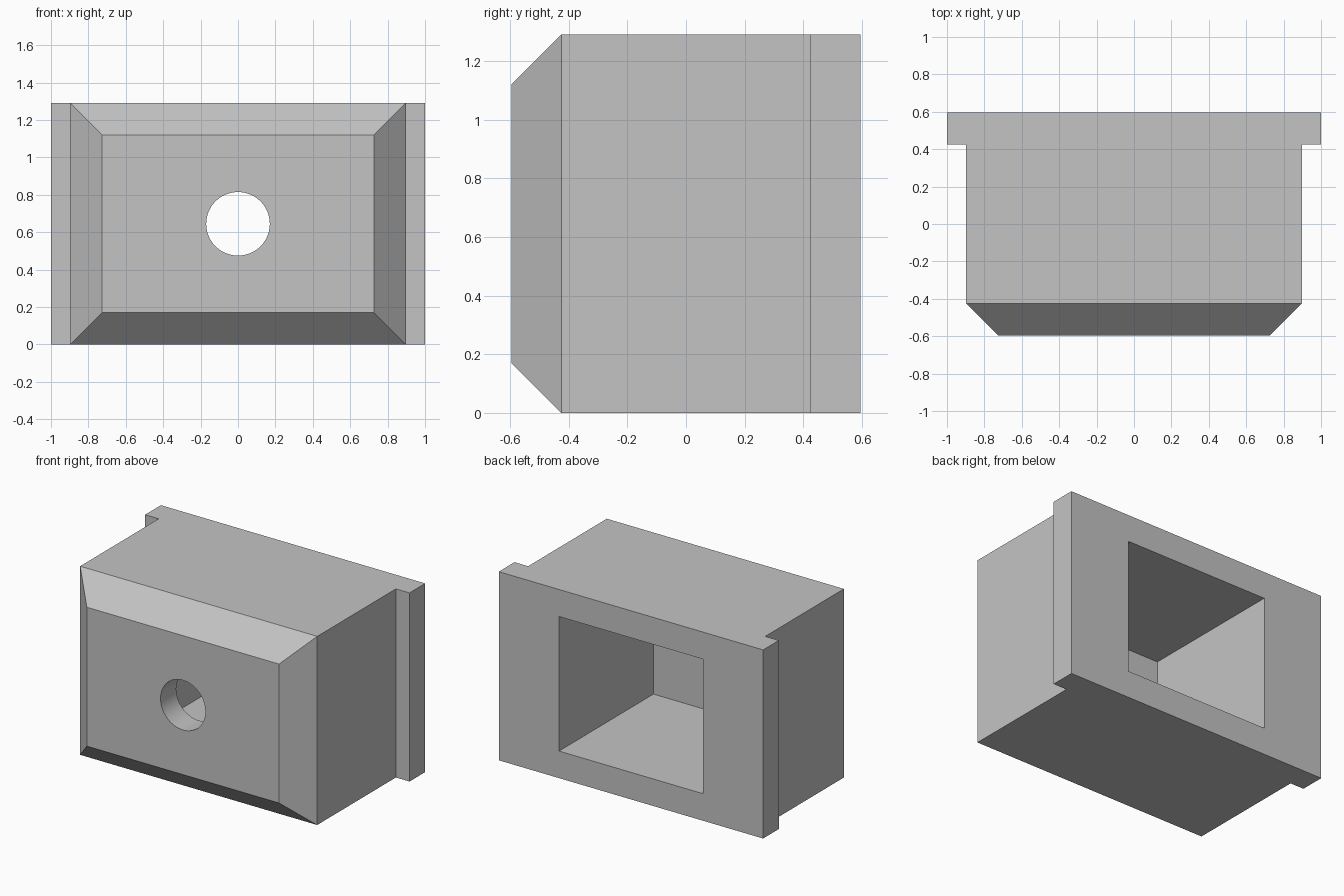
import bpy, bmesh, math
from mathutils import Matrix, Vector

if "Cube" in bpy.data.objects:
    bpy.data.objects.remove(bpy.data.objects["Cube"], do_unlink=True)

HEIGHT = 1.29
BACK = 0.595          # half of the full depth
CHAMFER = 0.17        # also flange and front wall thickness
STEP = BACK - CHAMFER
BODY_X = 0.897

grey = bpy.data.materials.new("plain_grey")
grey.use_nodes = True
colour = (0.55, 0.55, 0.55, 1)
grey.diffuse_color = colour
grey.node_tree.nodes["Principled BSDF"].inputs["Base Color"].default_value = colour


def add_object(name, bm):
    bmesh.ops.recalc_face_normals(bm, faces=bm.faces)
    mesh = bpy.data.meshes.new(name)
    bm.to_mesh(mesh)
    bm.free()
    mesh.materials.append(grey)
    obj = bpy.data.objects.new(name, mesh)
    bpy.context.collection.objects.link(obj)
    return obj


def cut(target, cutter):
    mod = target.modifiers.new(cutter.name, 'BOOLEAN')
    mod.operation = 'DIFFERENCE'
    mod.solver = 'EXACT'
    mod.object = cutter
    bpy.context.view_layer.objects.active = target
    bpy.ops.object.modifier_apply(modifier=mod.name)
    bpy.data.objects.remove(cutter, do_unlink=True)


# Housing: T-shaped plan with the flange at the back, extruded upward
half = [(BODY_X, -STEP), (BODY_X, STEP), (1, STEP), (1, BACK)]
plan = half + [(-x, y) for x, y in reversed(half)]
bm = bmesh.new()
base = bm.faces.new([bm.verts.new((x, y, 0)) for x, y in plan])
extruded = bmesh.ops.extrude_face_region(bm, geom=[base])["geom"]
top = [v for v in extruded if isinstance(v, bmesh.types.BMVert)]
bmesh.ops.translate(bm, verts=top, vec=(0, 0, HEIGHT))
bmesh.ops.recalc_face_normals(bm, faces=bm.faces)

# Chamfered front: inset the front face and push it forward
front = min(bm.faces, key=lambda f: f.calc_center_median().y)
bmesh.ops.inset_region(bm, faces=[front], thickness=CHAMFER, depth=CHAMFER,
                       use_even_offset=True)
housing = add_object("housing", bm)

# Rectangular pocket open at the back
bm = bmesh.new()
depth = BACK + STEP + 0.2
size = Vector((1.088, depth, 0.92))
place = Matrix.Translation((0, depth / 2 - STEP, HEIGHT / 2))
bmesh.ops.create_cube(bm, size=1, matrix=place @ Matrix.Diagonal(size).to_4x4())
cut(housing, add_object("pocket_cutter", bm))

# Round hole through the front wall
bm = bmesh.new()
place = Matrix.Translation((0, -0.5, HEIGHT / 2)) @ Matrix.Rotation(math.pi / 2, 4, 'X')
bmesh.ops.create_cone(bm, cap_ends=True, segments=64, radius1=0.17, radius2=0.17,
                      depth=0.5, matrix=place)
cut(housing, add_object("hole_cutter", bm))

# Smooth hole wall, crisp edges elsewhere
bpy.ops.object.select_all(action='DESELECT')
housing.select_set(True)
bpy.context.view_layer.objects.active = housing
bpy.ops.object.shade_smooth_by_angle(angle=math.radians(30))
